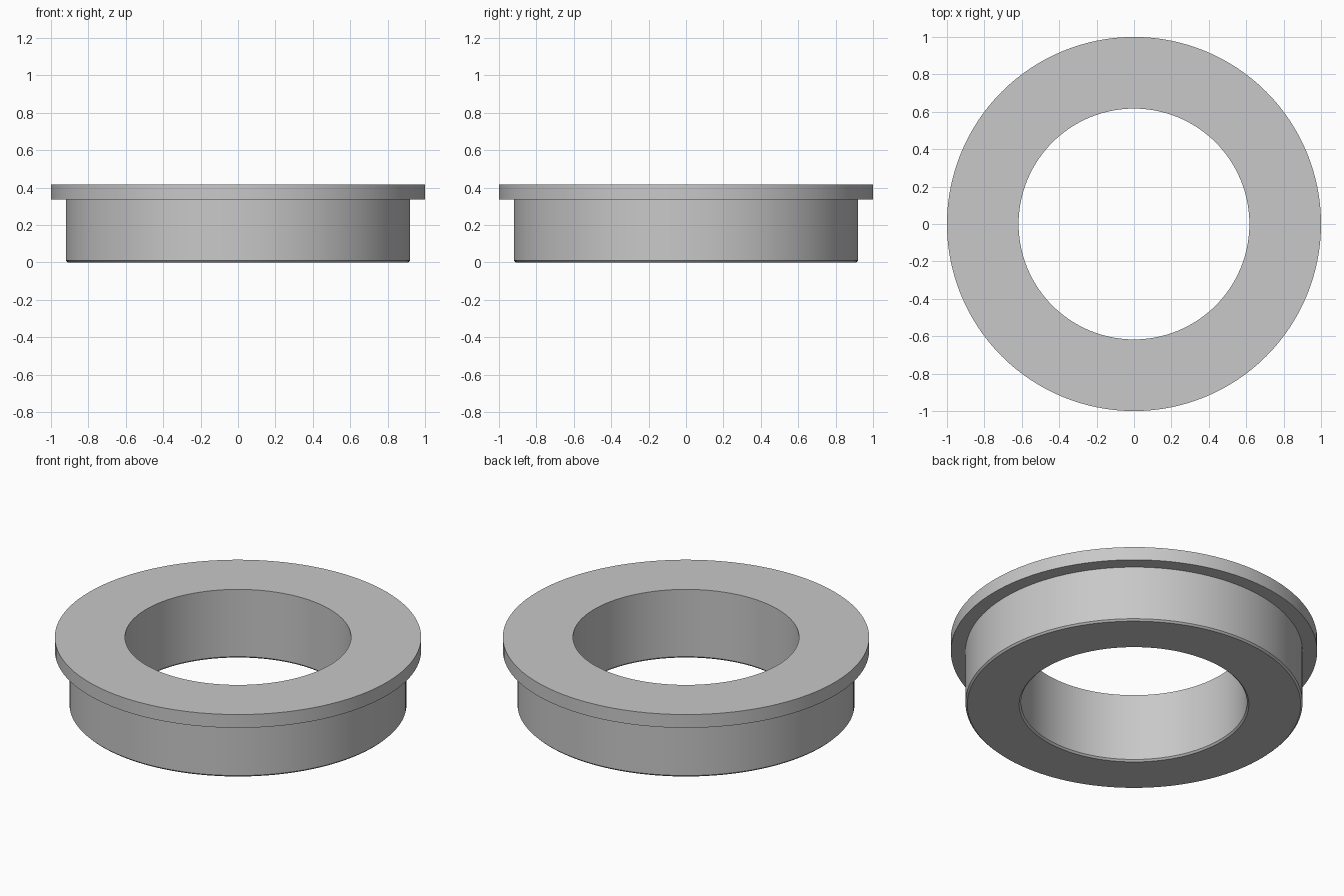
import bpy
import bmesh
import math

SEGMENTS = 128
HEIGHT = 0.415
FLANGE_BOTTOM = 0.335
FLANGE_R, BODY_R, BORE_R = 1.0, 0.92, 0.617
CHAMFER = 0.01

if "Cube" in bpy.data.objects:
    bpy.data.objects.remove(bpy.data.objects["Cube"], do_unlink=True)

# Plain grey metal
grey = bpy.data.materials.new("grey_metal")
grey.use_nodes = True
colour = (0.58, 0.58, 0.58, 1.0)
grey.diffuse_color = colour
grey.node_tree.nodes["Principled BSDF"].inputs["Base Color"].default_value = colour

# Closed cross-section of the bushing: (radius, height)
profile = [
    (BORE_R, CHAMFER),
    (BORE_R + CHAMFER, 0),
    (BODY_R - CHAMFER, 0),
    (BODY_R, CHAMFER),
    (BODY_R, FLANGE_BOTTOM),
    (FLANGE_R, FLANGE_BOTTOM),
    (FLANGE_R, HEIGHT),
    (BORE_R, HEIGHT),
]

# Revolve the section around the vertical axis
bm = bmesh.new()
verts = [bm.verts.new((r, 0, z)) for r, z in profile]
edges = [bm.edges.new((a, b)) for a, b in zip(verts, verts[1:] + verts[:1])]
bmesh.ops.spin(bm, geom=verts + edges, cent=(0, 0, 0), axis=(0, 0, 1),
               angle=math.tau, steps=SEGMENTS, use_duplicate=False)
bmesh.ops.remove_doubles(bm, verts=bm.verts[:], dist=0.0001)
bmesh.ops.recalc_face_normals(bm, faces=bm.faces[:])

mesh = bpy.data.meshes.new("flanged_bushing")
bm.to_mesh(mesh)
bm.free()
mesh.materials.append(grey)
bushing = bpy.data.objects.new("flanged_bushing", mesh)
bpy.context.collection.objects.link(bushing)

# Smooth round walls with crisp rims
bpy.ops.object.select_all(action="DESELECT")
bushing.select_set(True)
bpy.context.view_layer.objects.active = bushing
bpy.ops.object.shade_smooth_by_angle(angle=math.radians(30))
